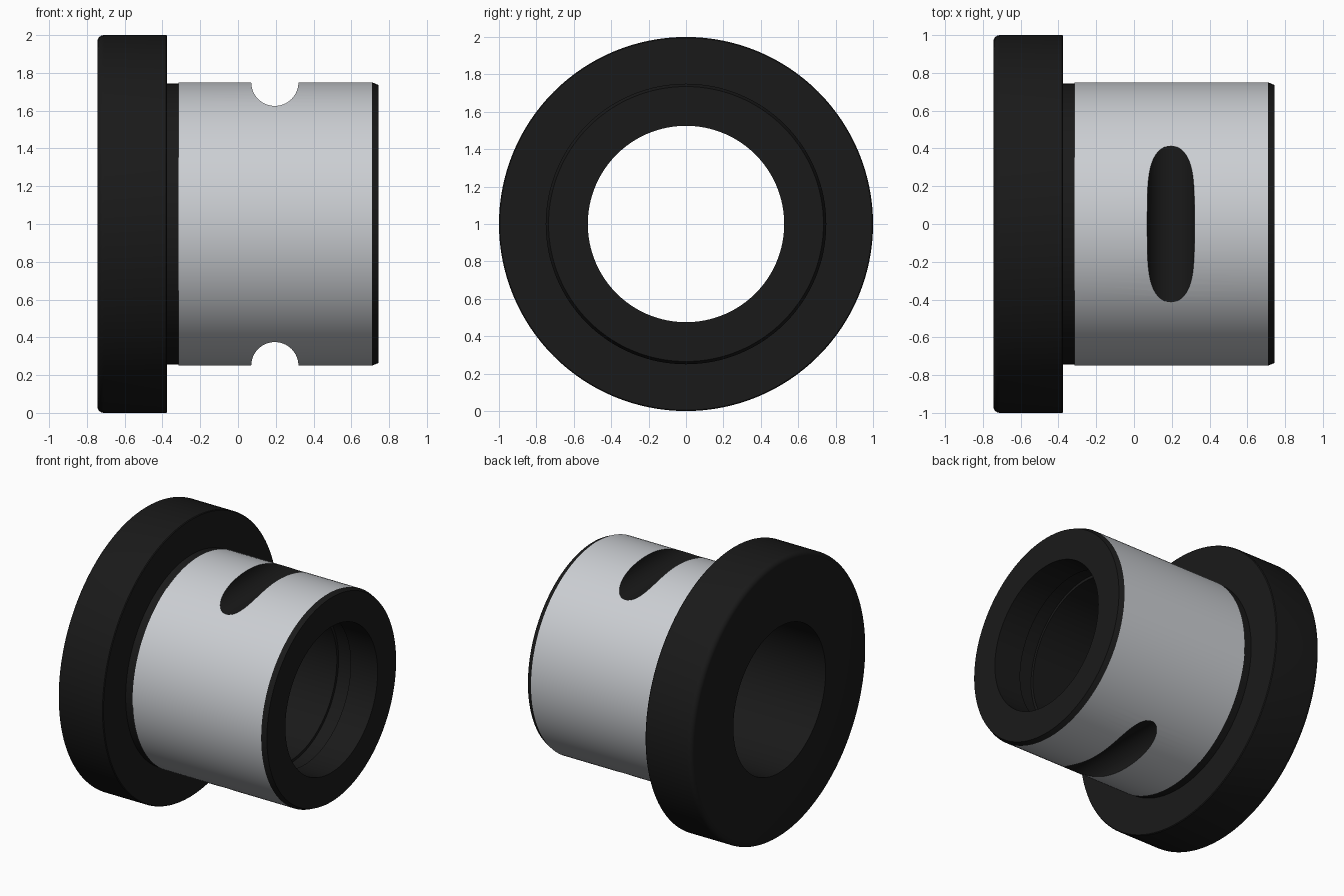
import bpy, bmesh, math
from mathutils import Vector, Matrix

if "Cube" in bpy.data.objects:
    bpy.data.objects.remove(bpy.data.objects["Cube"])

SEGMENTS = 128


def material(name, color):
    mat = bpy.data.materials.new(name)
    mat.diffuse_color = (*color, 1)
    mat.use_nodes = True
    mat.node_tree.nodes["Principled BSDF"].inputs["Base Color"].default_value = mat.diffuse_color
    return mat


def lathe_x(name, profile, mats, grey_band):
    """Spin a closed (x, radius) profile about the X axis at z = 1."""
    bm = bmesh.new()
    rings = []
    for x, r in profile:
        rings.append([bm.verts.new((x, r * math.cos(a), 1 + r * math.sin(a)))
                      for a in (2 * math.pi * i / SEGMENTS for i in range(SEGMENTS))])
    for k, ring in enumerate(rings):
        nxt = rings[(k + 1) % len(rings)]
        for i in range(SEGMENTS):
            j = (i + 1) % SEGMENTS
            face = bm.faces.new((ring[i], ring[j], nxt[j], nxt[i]))
            face.material_index = 1 if k == grey_band else 0
    bmesh.ops.recalc_face_normals(bm, faces=bm.faces)
    mesh = bpy.data.meshes.new(name)
    bm.to_mesh(mesh)
    bm.free()
    for m in mats:
        mesh.materials.append(m)
    obj = bpy.data.objects.new(name, mesh)
    bpy.context.collection.objects.link(obj)
    return obj


def cut_slot(target, z, mat):
    """Cut a round cross slot running along Y."""
    bpy.ops.mesh.primitive_cylinder_add(vertices=64, radius=0.125, depth=2.4,
                                        location=(0.195, 0, z),
                                        rotation=(math.pi / 2, 0, 0))
    cutter = bpy.context.object
    cutter.name = "slot_cutter"
    cutter.hide_render = True
    cutter.data.materials.append(mat)
    mod = target.modifiers.new("slot", 'BOOLEAN')
    mod.operation = 'DIFFERENCE'
    mod.solver = 'EXACT'
    mod.material_mode = 'TRANSFER'
    mod.object = cutter
    bpy.context.view_layer.objects.active = target
    bpy.ops.object.modifier_apply(modifier=mod.name)
    bpy.data.objects.remove(cutter)


black = material("black_oxide", (0.01, 0.01, 0.01))
steel = material("ground_steel", (0.6, 0.62, 0.65))

# Flange with rounded front rim
fillet = [(-0.71 - 0.035 * math.sin(a), 0.965 + 0.035 * math.cos(a))
          for a in (math.pi / 2 * i / 6 for i in range(6, -1, -1))]

# Flange back, relief neck, ground sleeve and end chamfer
outside = [(-0.38, 1.0), (-0.375, 0.995), (-0.375, 0.743), (-0.315, 0.743),
           (-0.315, 0.75), (0.71, 0.75), (0.745, 0.735)]

# Bore with a shallow retaining groove
bore = [(0.745, 0.525), (0.53, 0.525), (0.53, 0.545), (0.42, 0.545),
        (0.42, 0.525), (-0.745, 0.525)]

bushing = lathe_x("flanged_bushing", fillet + outside + bore, (black, steel),
                  grey_band=len(fillet) + 4)

# Top and bottom cross slots
for z in (1.75, 0.25):
    cut_slot(bushing, z, black)

bpy.ops.object.select_all(action='DESELECT')
bushing.select_set(True)
bpy.context.view_layer.objects.active = bushing
bpy.ops.object.shade_smooth_by_angle(angle=math.radians(20))
